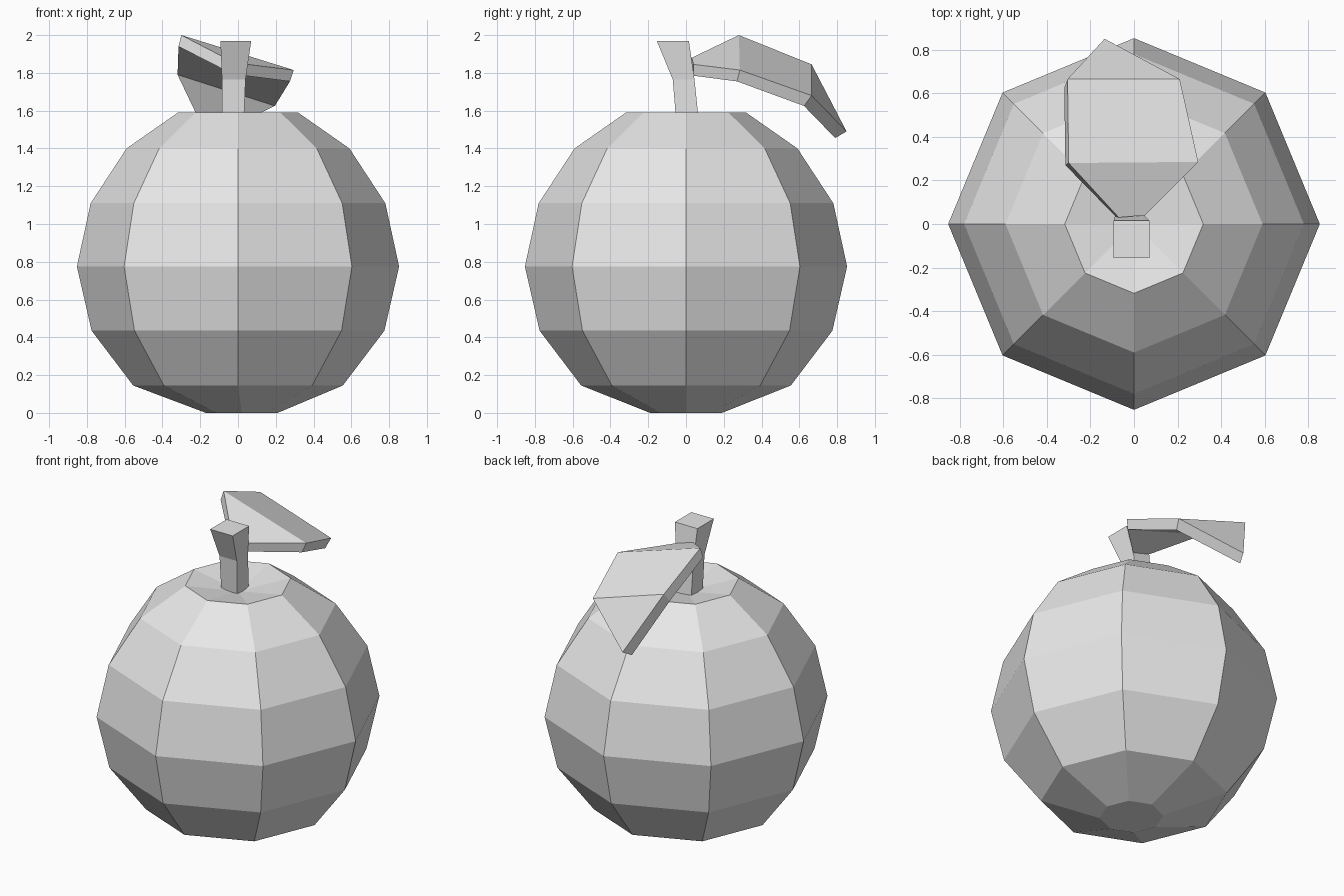
import bpy
import bmesh
from math import cos, sin, pi

if "Cube" in bpy.data.objects:
    bpy.data.objects.remove(bpy.data.objects["Cube"], do_unlink=True)

GREY = (0.8, 0.8, 0.8, 1.0)
grey = bpy.data.materials.new("plain grey")
grey.use_nodes = True
grey.diffuse_color = GREY
grey.node_tree.nodes["Principled BSDF"].inputs["Base Color"].default_value = GREY


def skin(name, rings, dimple=None):
    """Join closed rings of points into a flat-shaded solid; dimple is a top centre point."""
    bm = bmesh.new()
    loops = [[bm.verts.new(p) for p in ring] for ring in rings]
    n = len(loops[0])
    for low, high in zip(loops, loops[1:]):
        for i in range(n):
            j = (i + 1) % n
            bm.faces.new((low[i], low[j], high[j], high[i]))
    bm.faces.new(loops[0][::-1])
    if dimple:
        centre = bm.verts.new(dimple)
        for i in range(n):
            bm.faces.new((loops[-1][i], loops[-1][(i + 1) % n], centre))
    else:
        bm.faces.new(loops[-1])
    bmesh.ops.recalc_face_normals(bm, faces=bm.faces)
    mesh = bpy.data.meshes.new(name)
    bm.to_mesh(mesh)
    bm.free()
    mesh.materials.append(grey)
    obj = bpy.data.objects.new(name, mesh)
    bpy.context.collection.objects.link(obj)
    return obj


# Fruit body: eight-sided rings (radius, height, x shift) with a dimpled top
profile = [(0.19, 0, 0.02), (0.555, 0.145, 0), (0.775, 0.435, 0), (0.853, 0.775, 0),
           (0.78, 1.11, 0), (0.59, 1.40, 0), (0.318, 1.59, 0)]
skin("fruit_body",
     [[(dx + r * cos(k * pi / 4), r * sin(k * pi / 4), z) for k in range(8)]
      for r, z, dx in profile],
     dimple=(0, 0, 1.53))

# Stem: square sections (x min, x max, y min, y max, z), leaning forward
sections = [(-0.085, 0.03, -0.05, 0.07, 1.52), (-0.085, 0.04, -0.07, 0.045, 1.765),
            (-0.093, 0.07, -0.155, 0.015, 1.97)]
skin("stem", [[(a, c, z), (b, c, z), (b, d, z), (a, d, z)] for a, b, c, d, z in sections])

# Leaf: tilted bent blade, top outline and its lower copy
top = [(-0.07, 0.03, 1.88), (0.05, 0.04, 1.845), (0.295, 0.285, 1.815),
       (0.21, 0.665, 1.68), (-0.135, 0.85, 1.49), (-0.305, 0.665, 1.845),
       (-0.30, 0.28, 2.0)]
drop = [(-0.01, 0, -0.06), (-0.01, 0, -0.06), (-0.02, -0.015, -0.06),
        (-0.015, -0.04, -0.055), (-0.025, -0.06, -0.035), (-0.015, -0.04, -0.055),
        (-0.015, -0.01, -0.06)]
bottom = [tuple(a + b for a, b in zip(p, d)) for p, d in zip(top, drop)]
bm = bmesh.new()
upper = [bm.verts.new(p) for p in top]
lower = [bm.verts.new(p) for p in bottom]
for side in (upper, lower):
    # stalk end, middle and tip panels
    for panel in ((0, 1, 2, 6), (6, 2, 3, 5), (5, 3, 4)):
        bm.faces.new([side[i] for i in panel])
for i in range(len(upper)):
    j = (i + 1) % len(upper)
    bm.faces.new((upper[i], upper[j], lower[j], lower[i]))
bmesh.ops.recalc_face_normals(bm, faces=bm.faces)
leaf_mesh = bpy.data.meshes.new("leaf")
bm.to_mesh(leaf_mesh)
bm.free()
leaf_mesh.materials.append(grey)
bpy.context.collection.objects.link(bpy.data.objects.new("leaf", leaf_mesh))
